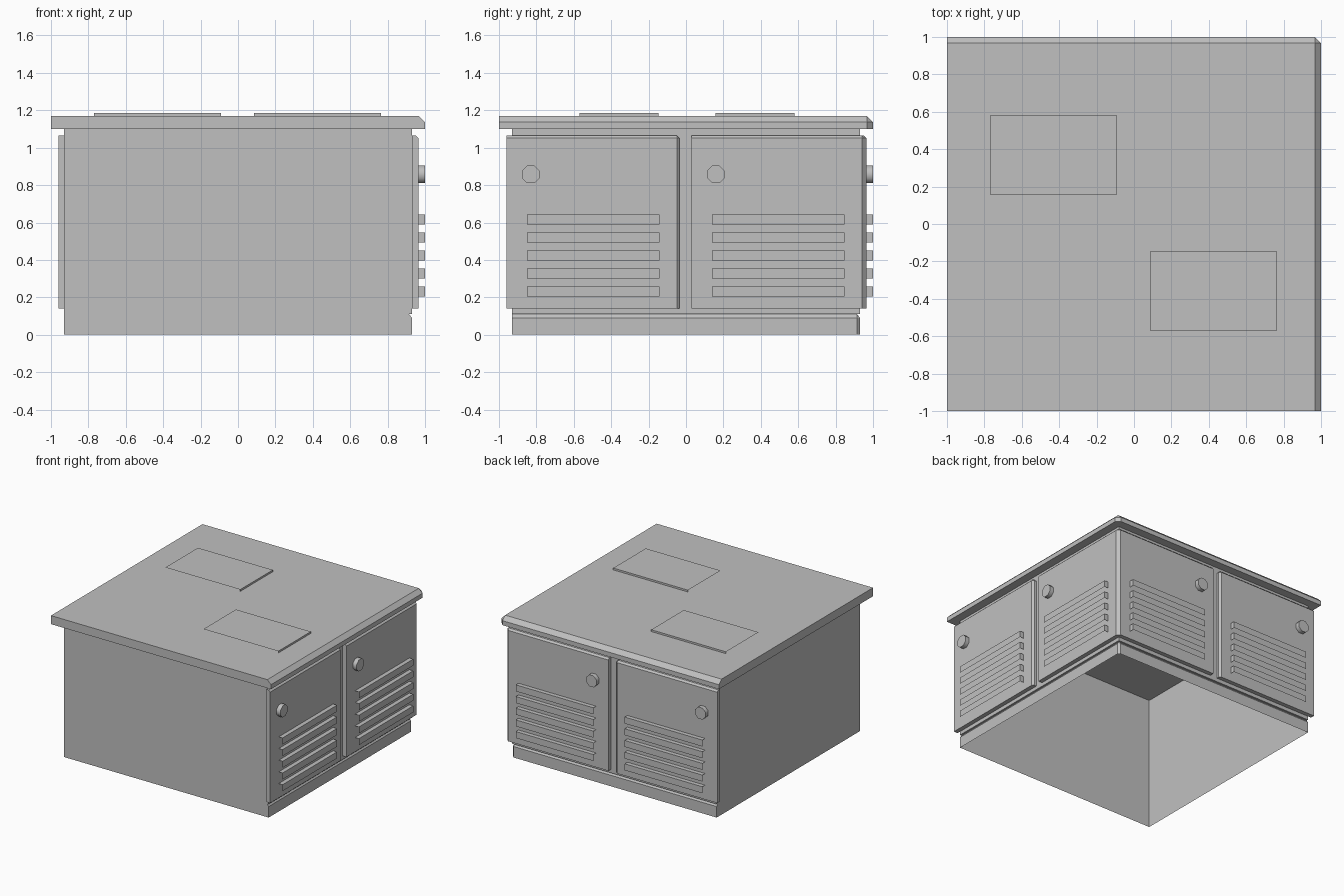
import bpy, bmesh, math
from mathutils import Vector, Matrix

if "Cube" in bpy.data.objects:
    bpy.data.objects.remove(bpy.data.objects["Cube"])

grey = bpy.data.materials.new("light_grey")
grey.diffuse_color = (0.53, 0.53, 0.53, 1)
grey.use_nodes = True
grey.node_tree.nodes["Principled BSDF"].inputs["Base Color"].default_value = grey.diffuse_color


def finish(bm, name, swap=False):
    # swap mirrors a right-side part across the x = y diagonal onto the back
    if swap:
        for v in bm.verts:
            v.co.x, v.co.y = v.co.y, v.co.x
        bmesh.ops.reverse_faces(bm, faces=bm.faces[:])
    me = bpy.data.meshes.new(name)
    bm.to_mesh(me)
    bm.free()
    me.materials.append(grey)
    ob = bpy.data.objects.new(name, me)
    bpy.context.collection.objects.link(ob)
    return ob


def box(name, lo, hi, bevel=0, drop=(), swap=False):
    """Box; bevel cuts the three edges meeting at its +x +y +z corner."""
    lo, hi = Vector(lo), Vector(hi)
    bm = bmesh.new()
    bmesh.ops.create_cube(bm, size=1)
    for v in bm.verts:
        v.co = Vector([(a + b) / 2 + c * (b - a) for a, b, c in zip(lo, hi, v.co)])
    bm.normal_update()
    gone = [f for f in bm.faces if any(f.normal.dot(Vector(d)) > 0.9 for d in drop)]
    if gone:
        bmesh.ops.delete(bm, geom=gone, context='FACES')
    if bevel:
        corner = [v for v in bm.verts if (v.co - hi).length < 1e-5][0]
        bmesh.ops.bevel(bm, geom=corner.link_edges[:], offset=bevel, segments=1,
                        affect='EDGES', profile=0.5)
    return finish(bm, name, swap)


# Hollow body, open below, with a chamfered plinth and a groove above it
bm = bmesh.new()
rings = []
for z, m, c in ((0, .93, .015), (.09, .93, .015), (.11, .915, 0), (.11, .93, 0), (1.1, .93, 0)):
    pts = ((-.93, -.93), (m, -.93), (m, m - c), (m - c, m), (-.93, m))
    rings.append([bm.verts.new((x, y, z)) for x, y in pts])
for a, b in zip(rings, rings[1:]):
    for i in range(5):
        j = (i + 1) % 5
        bm.faces.new((a[i], a[j], b[j], b[i]))
bmesh.ops.remove_doubles(bm, verts=bm.verts[:], dist=1e-5)
finish(bm, "body")

# Roof slab and two raised hatches
box("roof", (-1, -1, 1.1), (1, 1, 1.17), 0.033)
open_sides = ((-1, 0, 0), (0, -1, 0), (0, 0, -1))
box("roof_hatch_back", (-.77, .157, 1.165), (-.09, .58, 1.185), drop=open_sides)
box("roof_hatch_front", (.085, -.57, 1.165), (.765, -.148, 1.185), drop=open_sides)

# Two doors on the right and two on the back, each with a knob and louvres
for side, swap in (("right", False), ("back", True)):
    for n, y in enumerate((-.96, .03), 1):
        tag = f"{side}_{n}"
        box(f"door_{tag}", (.93, y, .14), (.965, y + .925, 1.065), 0.014, swap=swap)
        for k in range(5):
            z = .205 + k * .096
            box(f"louvre_{tag}_{k + 1}", (.96, y + .11, z), (1, y + .817, z + .053),
                drop=((0, -1, 0), (0, 0, -1)), swap=swap)
        bm = bmesh.new()
        bmesh.ops.create_cone(bm, cap_ends=True, segments=8, radius1=.051, radius2=.051, depth=.04)
        bmesh.ops.transform(bm, verts=bm.verts[:], matrix=Matrix.Translation((.98, y + .13, .857))
                            @ Matrix.Rotation(math.pi / 2, 4, 'Y')
                            @ Matrix.Rotation(math.pi / 8, 4, 'Z'))
        for f in bm.faces:
            f.smooth = len(f.verts) == 4
        for e in bm.edges:
            e.smooth = not any(len(f.verts) == 8 for f in e.link_faces)
        finish(bm, f"knob_{tag}", swap)
